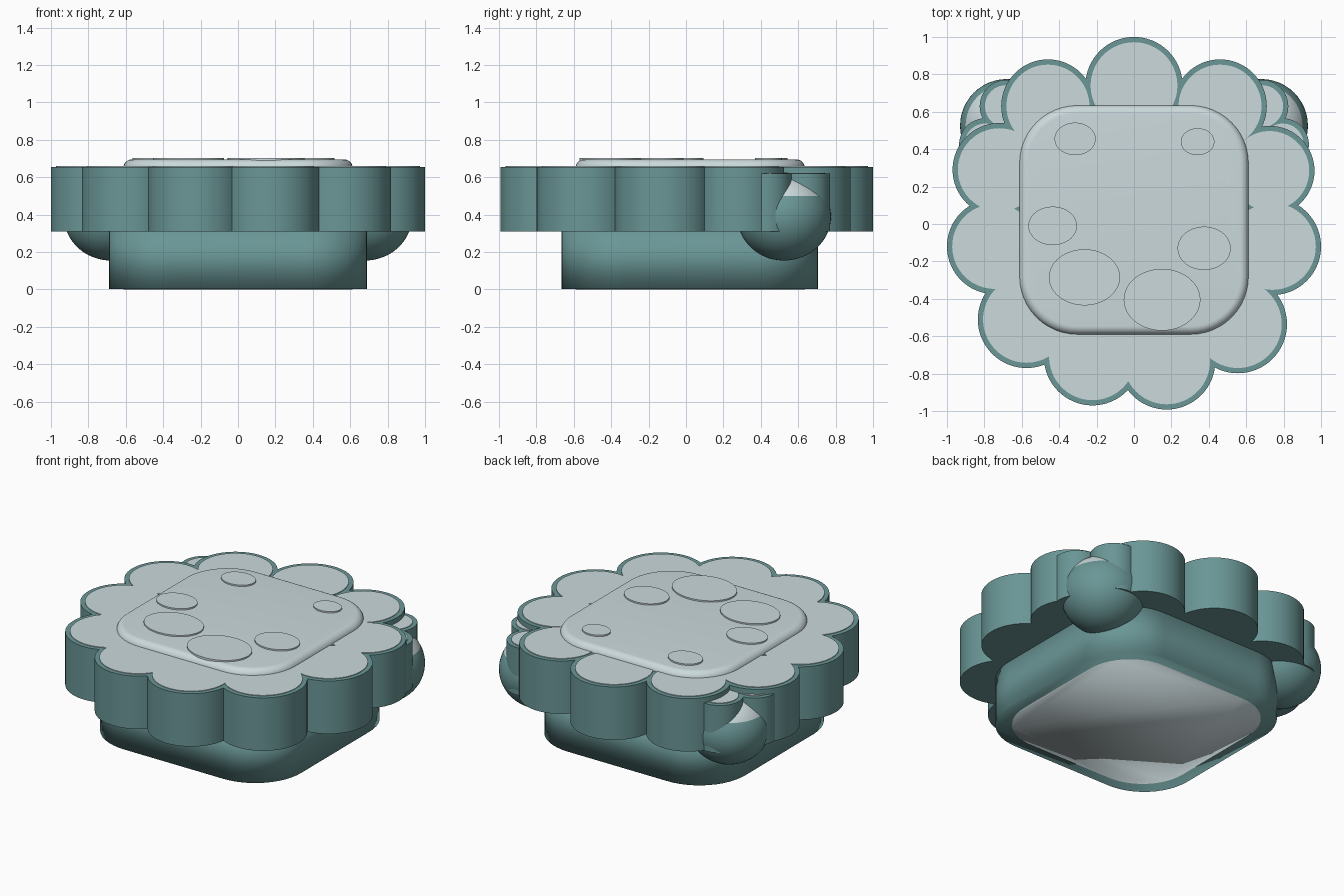
import bpy, bmesh, math

if "Cube" in bpy.data.objects:
    bpy.data.objects.remove(bpy.data.objects["Cube"])


def material(name, rgb):
    m = bpy.data.materials.new(name)
    m.diffuse_color = (*rgb, 1)
    m.use_nodes = True
    m.node_tree.nodes["Principled BSDF"].inputs["Base Color"].default_value = m.diffuse_color
    return m


TEAL = material("muted_teal", (0.145, 0.305, 0.305))
PALE = material("pale_grey", (0.60, 0.70, 0.72))


def finish(name, bm, mats, angle=35):
    bmesh.ops.recalc_face_normals(bm, faces=bm.faces[:])
    mesh = bpy.data.meshes.new(name)
    bm.to_mesh(mesh)
    bm.free()
    for m in mats:
        mesh.materials.append(m)
    ob = bpy.data.objects.new(name, mesh)
    bpy.context.collection.objects.link(ob)
    bpy.ops.object.select_all(action='DESELECT')
    ob.select_set(True)
    bpy.context.view_layer.objects.active = ob
    bpy.ops.object.shade_smooth_by_angle(angle=math.radians(angle))
    return ob


def disc(name, x, y, rx, ry, z0, z1, mat, segs=64):
    """Upright elliptical cylinder between two heights."""
    bm = bmesh.new()
    bmesh.ops.create_cone(bm, cap_ends=True, segments=segs,
                          radius1=1, radius2=1, depth=1)
    for v in bm.verts:
        v.co = (x + v.co.x * rx, y + v.co.y * ry, z0 if v.co.z < 0 else z1)
    return finish(name, bm, [mat])


def petal(name, x, y, r, top):
    """Teal drum with a thin pale plate that leaves a rim showing."""
    disc(name, x, y, r, r, 0.31, top, TEAL)
    disc(name + "_face", x, y, r - 0.028, r - 0.028, top - 0.003, top + 0.004, PALE)


def rounded_loft(name, hx, hy, cy, radius, profile, mat):
    """Rounded rectangle swept through (inset, z) steps and capped."""
    bm = bmesh.new()
    rings = []
    n = 12
    for inset, z in profile:
        r = radius - inset
        ring = []
        for q, (sx, sy) in enumerate([(1, 1), (-1, 1), (-1, -1), (1, -1)]):
            for i in range(n + 1):
                a = math.pi / 2 * (q + i / n)
                ring.append(bm.verts.new((sx * (hx - radius) + r * math.cos(a),
                                          cy + sy * (hy - radius) + r * math.sin(a), z)))
        rings.append(ring)
    count = len(rings[0])
    for k in range(len(rings) - 1):
        for i in range(count):
            j = (i + 1) % count
            bm.faces.new((rings[k][i], rings[k][j], rings[k + 1][j], rings[k + 1][i]))
    bm.faces.new(rings[0])
    bm.faces.new(rings[-1])
    return finish(name, bm, [mat], 120)


# Base, softly shaded into its underside
rounded_loft("base", 0.69, 0.685, 0.02, 0.33, [(0, 0.002), (0, 0.33)], TEAL)

# Flower body and its petals
disc("flower_core", 0, 0, 0.64, 0.64, 0.31, 0.656, TEAL)
disc("flower_core_face", 0, 0, 0.61, 0.61, 0.653, 0.660, PALE)
petals = [(0, 0.74, 0.26), (0.46, 0.63, 0.25), (0.725, 0.285, 0.24),
          (0.74, -0.12, 0.26), (0.555, -0.535, 0.263), (0.175, -0.732, 0.26),
          (-0.222, -0.71, 0.26), (-0.575, -0.51, 0.26), (-0.745, -0.12, 0.255),
          (-0.72, 0.29, 0.25), (-0.46, 0.63, 0.25)]
for i, (x, y, r) in enumerate(petals):
    petal(f"petal_{i + 1}", x, y, r, 0.656)

# Rounded cushion running through the body, its foot showing underneath
bevel = [(0.045 * (1 - math.cos(a)), 0.65 + 0.045 * math.sin(a))
         for a in [math.pi / 2 * i / 8 for i in range(9)]]
rounded_loft("cushion", 0.613, 0.613, 0.022, 0.31, [(0, 0)] + bevel, PALE)

# Oval spots
spots = [(-0.315, 0.455, 0.11, 0.087), (0.34, 0.44, 0.09, 0.072),
         (-0.435, -0.01, 0.13, 0.103), (-0.265, -0.285, 0.19, 0.15),
         (0.15, -0.405, 0.205, 0.165), (0.375, -0.13, 0.142, 0.116)]
for i, (x, y, rx, ry) in enumerate(spots):
    disc(f"spot_{i + 1}", x, y, rx, ry, 0.69, 0.704, PALE)

# Back corner balls with small side petals
for side, s in (("left", -1), ("right", 1)):
    bm = bmesh.new()
    bmesh.ops.create_uvsphere(bm, u_segments=48, v_segments=32, radius=0.25)
    for v in bm.verts:
        v.co = (v.co.x + s * 0.68, v.co.y + 0.525, v.co.z * 0.94 + 0.39)
    for f in bm.faces:
        f.material_index = int(f.calc_center_median().z > 0.51)
    finish(f"{side}_ball", bm, [TEAL, PALE])
    petal(f"{side}_small_petal_side", s * 0.795, 0.425, 0.14, 0.62)
    petal(f"{side}_small_petal_back", s * 0.685, 0.63, 0.14, 0.62)
